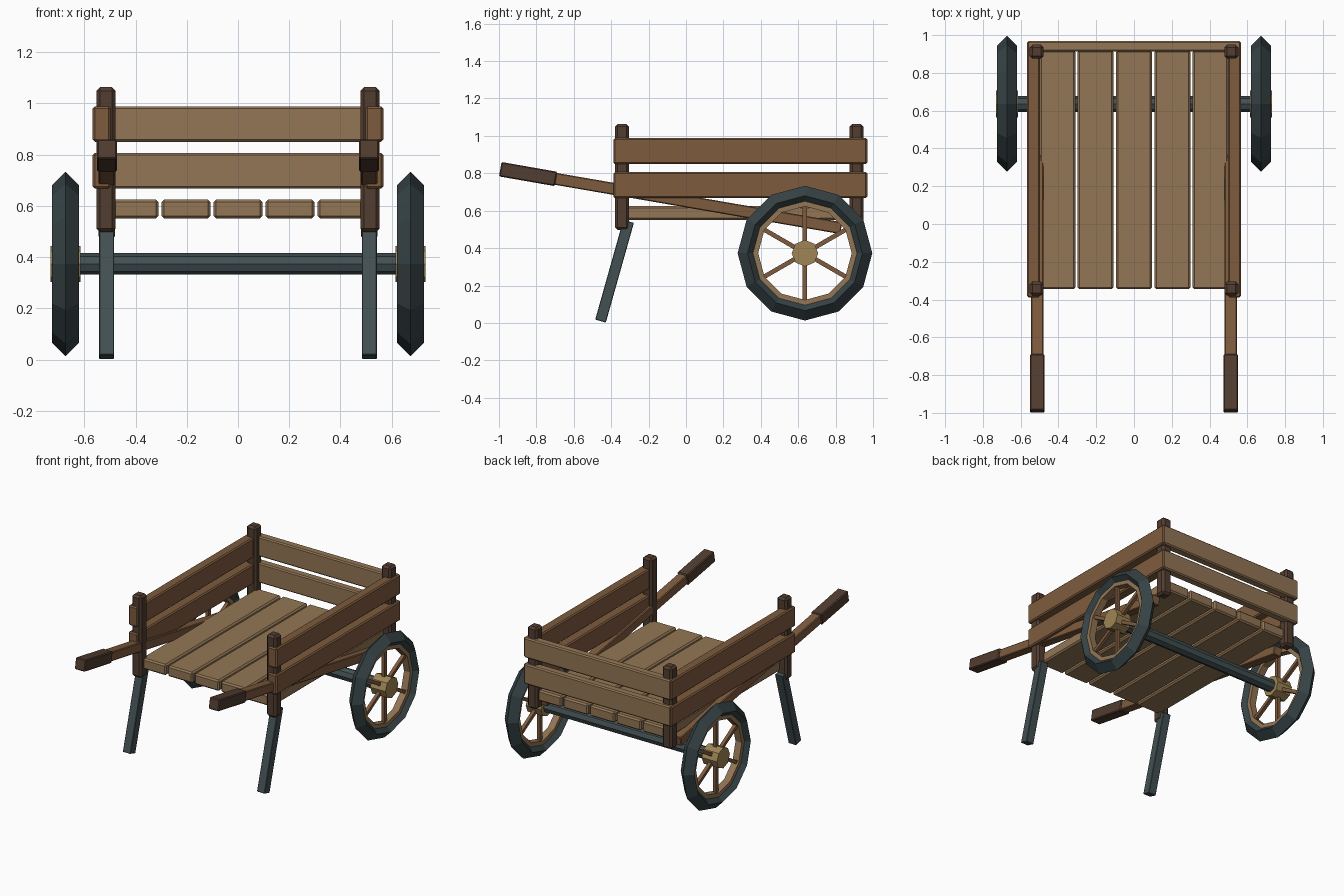
import bpy, bmesh
from math import pi, sin, cos, radians
from mathutils import Vector, Matrix

if "Cube" in bpy.data.objects:
    bpy.data.objects.remove(bpy.data.objects["Cube"])


def material(name, rgb):
    m = bpy.data.materials.new(name)
    m.diffuse_color = (*rgb, 1)
    m.use_nodes = True
    m.node_tree.nodes["Principled BSDF"].inputs["Base Color"].default_value = m.diffuse_color
    return m


BROWN = material("brown wood", (0.21, 0.105, 0.048))
TAN = material("tan wood", (0.29, 0.18, 0.09))
DARK = material("dark wood", (0.085, 0.047, 0.03))
IRON = material("iron", (0.055, 0.08, 0.085))
TYRE = material("tyre dark", (0.037, 0.055, 0.06))
BRASS = material("hub wood", (0.35, 0.235, 0.09))


def finish(name, bm, mat):
    bmesh.ops.recalc_face_normals(bm, faces=bm.faces)
    me = bpy.data.meshes.new(name)
    bm.to_mesh(me)
    bm.free()
    me.materials.append(mat)
    ob = bpy.data.objects.new(name, me)
    bpy.context.collection.objects.link(ob)
    return ob


def box(name, lo, hi, mat, bevel=0.008, tilt=0):
    """Box between two corners, tilted about x at its centre, with chamfered edges."""
    lo, hi = Vector(lo), Vector(hi)
    bm = bmesh.new()
    bmesh.ops.create_cube(bm, size=1)
    bmesh.ops.scale(bm, vec=hi - lo, verts=bm.verts)
    if bevel:
        bmesh.ops.bevel(bm, geom=bm.edges[:], offset=bevel, segments=1, affect='EDGES')
    bm.transform(Matrix.Translation((lo + hi) / 2) @ Matrix.Rotation(tilt, 4, 'X'))
    return finish(name, bm, mat)


def bar(name, x, start, end, width, mat, bevel=0.0):
    """Square bar at x running between two (y, z) points."""
    a, b = Vector((x, *start)), Vector((x, *end))
    d, c = b - a, (a + b) / 2
    half = Vector((width, d.length, width)) / 2
    tilt = Vector((d.y, d.z)).angle_signed(Vector((1, 0)))
    return box(name, c - half, c + half, mat, bevel, tilt)


def lathe(name, profile, centre, sides, mat, closed=True):
    """Sweep an (x, radius) profile round the x axis."""
    bm = bmesh.new()
    rings = [[bm.verts.new((centre[0] + x, centre[1] + r * cos(2 * pi * i / sides),
                            centre[2] + r * sin(2 * pi * i / sides))) for x, r in profile]
             for i in range(sides)]
    n = len(profile)
    for i in range(sides):
        p, q = rings[i], rings[(i + 1) % sides]
        for j in range(n if closed else n - 1):
            k = (j + 1) % n
            bm.faces.new((p[j], p[k], q[k], q[j]))
    if not closed:
        bm.faces.new([r[0] for r in rings])
        bm.faces.new([r[-1] for r in rings])
    return finish(name, bm, mat)


# bed planks
for i in range(5):
    x = (i - 2) * 0.203
    box(f"bed_plank_{i + 1}", (x - 0.095, -0.345, 0.55), (x + 0.095, 0.92, 0.625), TAN, 0.01)

# back boards
for label, z in (("lower", 0.668), ("upper", 0.85)):
    box(f"back_board_{label}", (-0.56, 0.912, z), (0.56, 0.97, z + 0.138), TAN)

# axle
WY, WZ, WX = 0.636, 0.373, 0.673
lathe("axle", [(-0.63, 0.042), (0.63, 0.042)], (0, WY, WZ), 8, IRON, closed=False)

for side, s in (("left", -1), ("right", 1)):
    # side boards
    for label, z in (("lower", 0.668), ("upper", 0.85)):
        box(f"side_board_{label}_{side}", (s * 0.532 - 0.035, -0.388, z),
            (s * 0.532 + 0.035, 0.968, z + 0.138), BROWN)

    # corner posts
    for label, y in (("front", -0.342), ("back", 0.912)):
        box(f"{label}_post_{side}", (s * 0.515 - 0.037, y - 0.037, 0.497),
            (s * 0.515 + 0.037, y + 0.037, 1.063), DARK, 0.014)

    # handle shaft, grip and front leg
    bar(f"handle_shaft_{side}", s * 0.512, (-0.95, 0.814), (0.83, 0.507), 0.064, BROWN, 0.005)
    bar(f"handle_grip_{side}", s * 0.512, (-0.993, 0.822), (-0.695, 0.77), 0.078, DARK, 0.006)
    bar(f"front_leg_{side}", s * 0.513, (-0.457, 0.01), (-0.307, 0.543), 0.059, IRON, 0.003)

    # wheel: tyre, wooden rim, hub and spokes
    c = (s * WX, WY, WZ)
    lathe(f"tyre_{side}", [(0, 0.36), (0.053, 0.307), (0, 0.254), (-0.053, 0.307)], c, 12, TYRE)
    lathe(f"wheel_rim_{side}", [(-0.024, 0.25), (0.024, 0.25), (0.024, 0.28), (-0.024, 0.28)],
          c, 12, TAN)
    lathe(f"hub_{side}", [(-0.058, 0.071), (0.058, 0.071)], c, 8, BRASS, closed=False)
    for k in range(6):
        a = radians(30 + 60 * k)
        d = Vector((cos(a), sin(a)))
        o = Vector((WY, WZ))
        bar(f"spoke_{k + 1}_{side}", s * WX, o + d * 0.05, o + d * 0.265, 0.024, BROWN)
